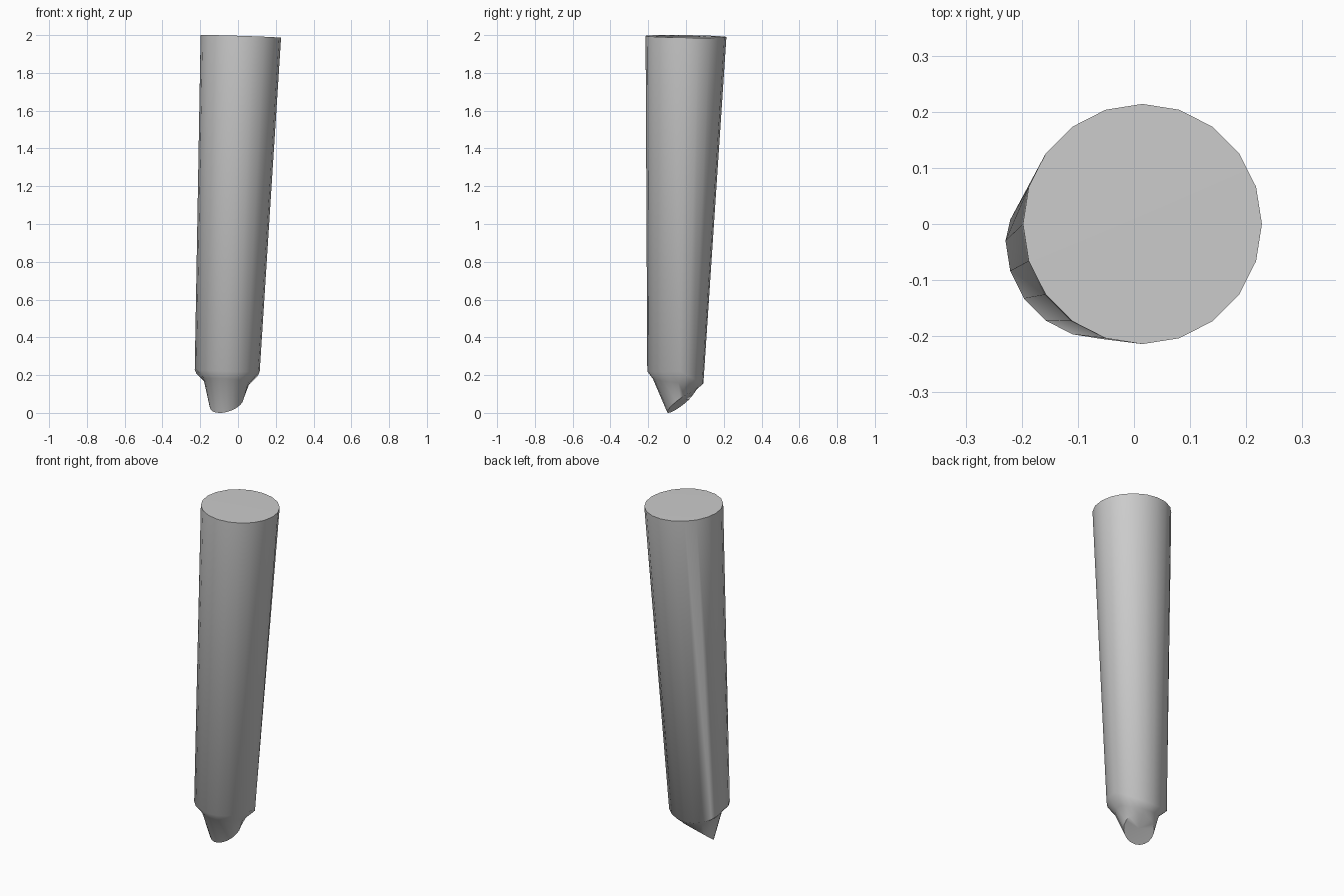
import bpy, bmesh, math

if "Cube" in bpy.data.objects:
    bpy.data.objects.remove(bpy.data.objects["Cube"])

SIDES = 20

mat = bpy.data.materials.new("pale grey")
mat.diffuse_color = (0.6, 0.6, 0.6, 1)
mat.use_nodes = True
mat.node_tree.nodes["Principled BSDF"].inputs["Base Color"].default_value = mat.diffuse_color


def ring(bm, cx, cy, rx, r_front, r_back, height):
    """Ellipse with separate front and back depth; height(x, y, cos, sin) gives z."""
    verts = []
    for i in range(SIDES):
        a = 2 * math.pi * i / SIDES
        c, s = math.cos(a), math.sin(a)
        x = cx + rx * c
        y = cy + (r_back if s > 0 else r_front) * s
        verts.append(bm.verts.new((x, y, height(x, y, c, s))))
    return verts


def fan(bm, verts, centre):
    mid = bm.verts.new(centre)
    for i in range(SIDES):
        bm.faces.new((verts[i], verts[(i + 1) % SIDES], mid))


bm = bmesh.new()
rings = [
    # slightly tilted top
    ring(bm, 0.015, 0, 0.213, 0.214, 0.214,
         lambda x, y, c, s: 1.993 - 0.007 * c - 0.003 * s),
    # bottom of the leaning shaft, cut lower at the back
    ring(bm, -0.057, -0.03, 0.172, 0.175, 0.122,
         lambda x, y, c, s: 0.225 - 0.005 * c - (0.07 * s if s > 0 else -0.005 * s)),
    # inner edge of the shoulder
    ring(bm, -0.06, -0.04, 0.122, 0.135, 0.10,
         lambda x, y, c, s: 0.168 - 0.008 * c - (0.04 * s if s > 0 else 0.012 * s)),
    # slanted chisel tip
    ring(bm, -0.06, -0.03, 0.09, 0.07, 0.07,
         lambda x, y, c, s: 0.055 + 0.022 * c + 0.05 * s),
]
for upper, lower in zip(rings, rings[1:]):
    for i in range(SIDES):
        j = (i + 1) % SIDES
        bm.faces.new((upper[i], lower[i], lower[j], upper[j]))
fan(bm, rings[0], (0.015, 0, 1.995))
fan(bm, rings[-1], (-0.06, -0.03, 0.06))

# stand exactly on the ground
low = min(v.co.z for v in bm.verts)
for v in rings[-1]:
    v.co.z -= low
bmesh.ops.recalc_face_normals(bm, faces=bm.faces)

mesh = bpy.data.meshes.new("stake")
bm.to_mesh(mesh)
bm.free()
mesh.materials.append(mat)
stake = bpy.data.objects.new("stake", mesh)
bpy.context.collection.objects.link(stake)
bpy.context.view_layer.objects.active = stake
stake.select_set(True)
bpy.ops.object.shade_smooth_by_angle(angle=math.radians(50))
